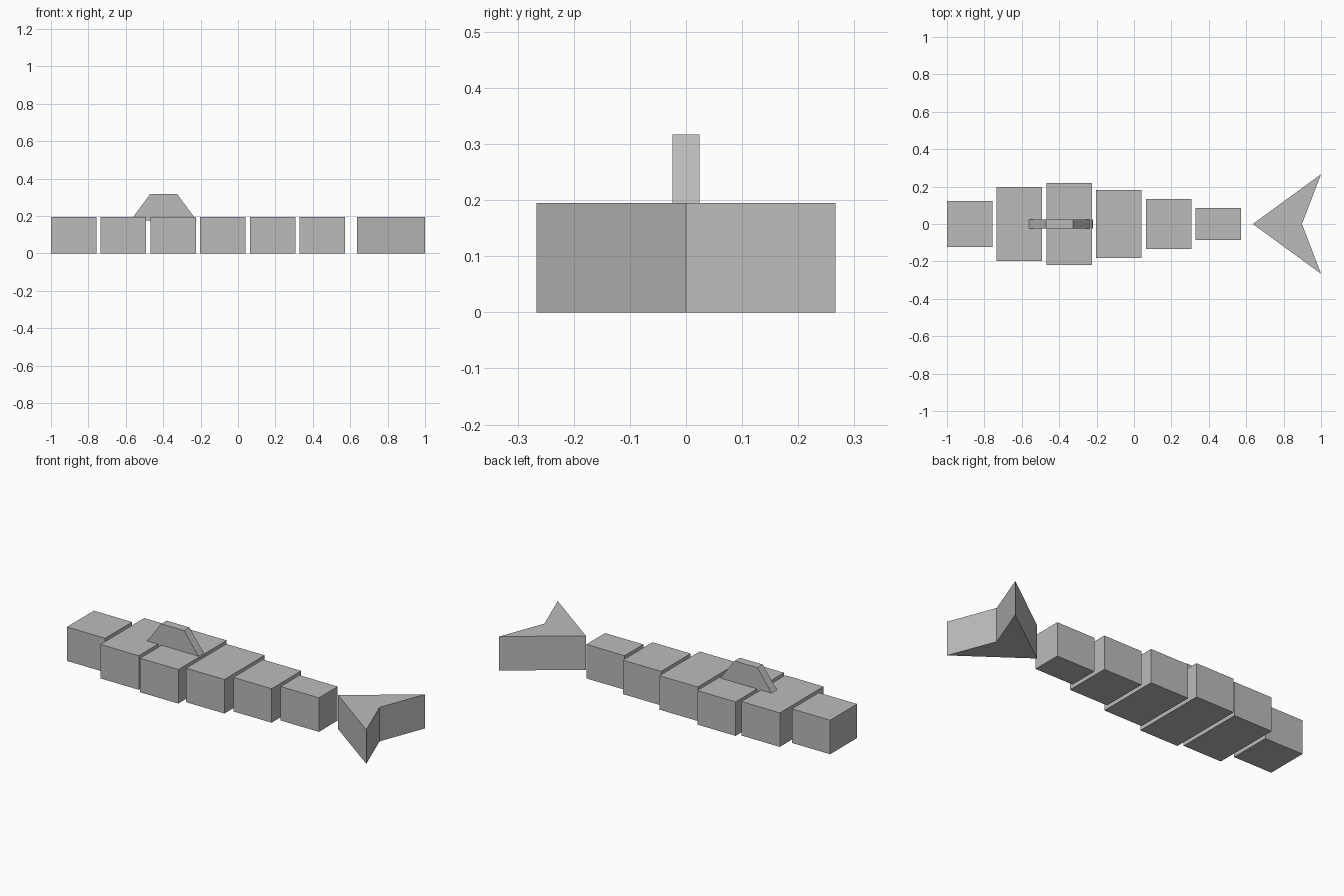
import bpy
import bmesh

if "Cube" in bpy.data.objects:
    bpy.data.objects.remove(bpy.data.objects["Cube"], do_unlink=True)

HEIGHT = 0.195

grey = bpy.data.materials.new("plain_grey")
grey.use_nodes = True
COLOUR = (0.5, 0.5, 0.5, 1)
grey.diffuse_color = COLOUR
grey.node_tree.nodes["Principled BSDF"].inputs["Base Color"].default_value = COLOUR


def prism(name, outline, offset):
    """Extrude a closed 3D outline along an offset vector into a flat-faced solid."""
    bm = bmesh.new()
    base = bm.faces.new([bm.verts.new(p) for p in outline])
    moved = bmesh.ops.extrude_face_region(bm, geom=[base])["geom"]
    bmesh.ops.translate(bm, vec=offset,
                        verts=[v for v in moved if isinstance(v, bmesh.types.BMVert)])
    bmesh.ops.recalc_face_normals(bm, faces=bm.faces)
    mesh = bpy.data.meshes.new(name)
    bm.to_mesh(mesh)
    bm.free()
    mesh.materials.append(grey)
    obj = bpy.data.objects.new(name, mesh)
    bpy.context.collection.objects.link(obj)
    return obj


# Row of body blocks, from head to tail root
LENGTH, PITCH = 0.243, 0.266
names = ["head", "shoulder", "belly", "mid_body", "rear_body", "tail_root"]
half_widths = [0.122, 0.198, 0.219, 0.182, 0.134, 0.085]
for i, (name, w) in enumerate(zip(names, half_widths)):
    x0 = -1 + i * PITCH
    x1 = x0 + LENGTH
    prism(name, [(x0, -w, 0), (x1, -w, 0), (x1, w, 0), (x0, w, 0)], (0, 0, HEIGHT))

# Swallow-shaped tail fin
tail = [(0.635, 0), (1, -0.266), (0.898, 0), (1, 0.266)]
prism("tail_fin", [(x, y, 0) for x, y in tail], (0, 0, HEIGHT))

# Thin trapezoid back fin, sunk slightly into the body
fin = [(-0.575, 0.175), (-0.22, 0.175), (-0.325, 0.317), (-0.47, 0.317)]
prism("back_fin", [(x, -0.024, z) for x, z in fin], (0, 0.048, 0))
